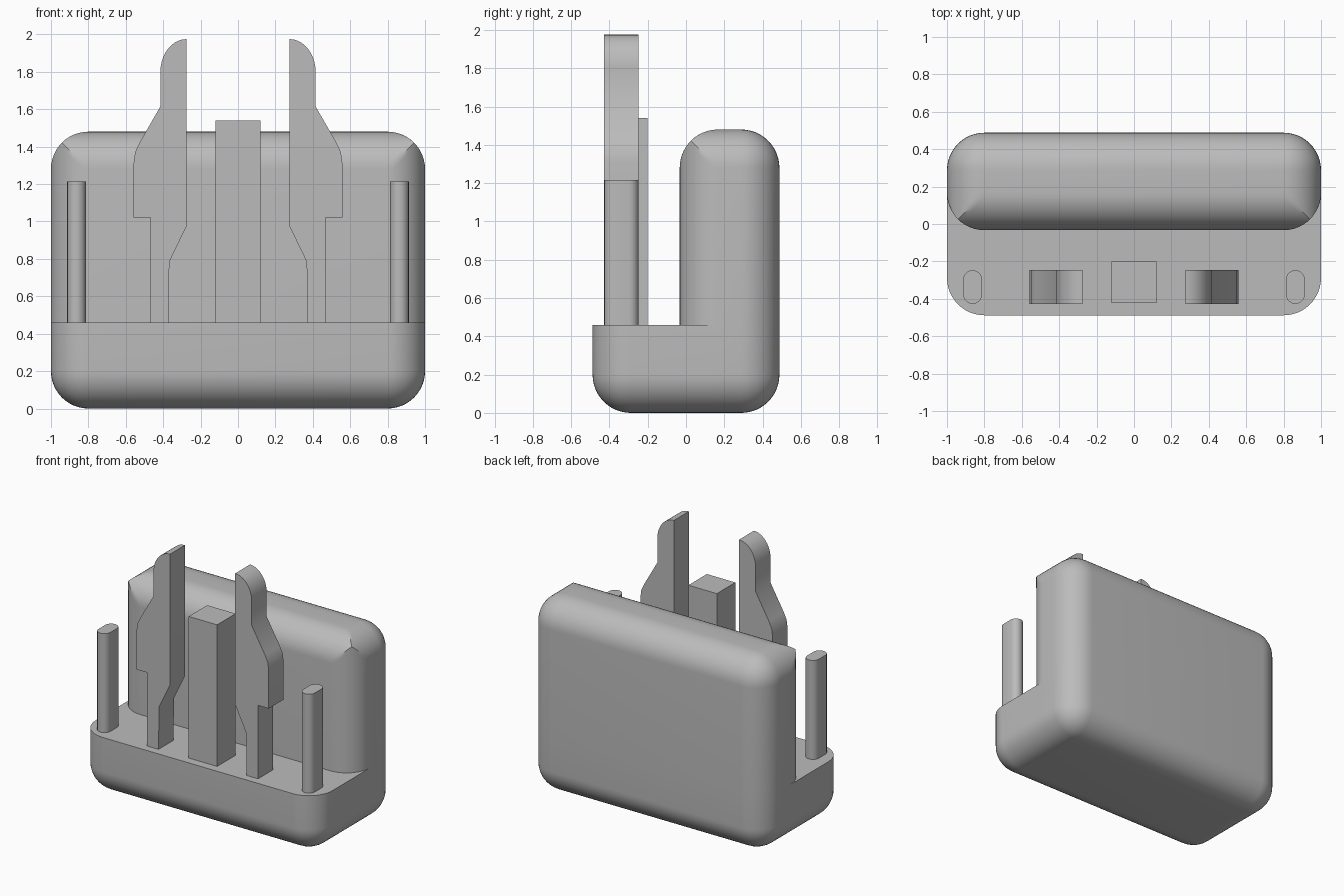
import bpy, bmesh
from math import sin, cos, pi, sqrt
from mathutils import Vector

if "Cube" in bpy.data.objects:
    bpy.data.objects.remove(bpy.data.objects["Cube"])

# One plain grey plastic
grey = bpy.data.materials.new("grey_plastic")
grey.use_nodes = True
colour = (0.5, 0.5, 0.5, 1)
grey.diffuse_color = colour
grey.node_tree.nodes["Principled BSDF"].inputs["Base Color"].default_value = colour

R = 0.2                         # corner radius
BACK, WALL, LEDGE, TOP = 0.488, -0.033, 0.46, 1.48
FRONT_PLANE, BACK_PLANE = -0.427, -0.247


def finish(name, bm):
    """Turn a bmesh into a smooth-by-angle grey object."""
    bmesh.ops.recalc_face_normals(bm, faces=bm.faces[:])
    mesh = bpy.data.meshes.new(name)
    bm.to_mesh(mesh)
    bm.free()
    mesh.materials.append(grey)
    obj = bpy.data.objects.new(name, mesh)
    bpy.context.scene.collection.objects.link(obj)
    bpy.ops.object.select_all(action='DESELECT')
    obj.select_set(True)
    bpy.context.view_layer.objects.active = obj
    bpy.ops.object.shade_smooth_by_angle(angle=pi / 6)
    return obj


def prism(name, outline, depth):
    """Extrude a closed outline along a vector."""
    bm = bmesh.new()
    face = bm.faces.new([bm.verts.new(p) for p in outline])
    moved = bmesh.ops.extrude_face_region(bm, geom=[face])["geom"]
    verts = [v for v in moved if isinstance(v, bmesh.types.BMVert)]
    bmesh.ops.translate(bm, verts=verts, vec=Vector(depth))
    return finish(name, bm)


def on_ledge(item):
    return all(abs(v.co.z - LEDGE) < 1e-4 for v in item.verts)


def rounded_box(bm, y0, y1, z0, z1):
    """Box rounded everywhere except at ledge height, where it is open."""
    verts = bmesh.ops.create_cube(bm, size=2)["verts"]
    for v in verts:
        v.co.y = y1 if v.co.y > 0 else y0
        v.co.z = z1 if v.co.z > 0 else z0
    edges = {e for v in verts for e in v.link_edges if not on_ledge(e)}
    bmesh.ops.bevel(bm, geom=list(edges), offset=R, offset_type='OFFSET',
                    segments=12, profile=0.5, affect='EDGES', clamp_overlap=False)
    opening = [f for f in bm.faces if on_ledge(f)]
    bmesh.ops.delete(bm, geom=opening, context='FACES')


# Body: wide foot with a taller rounded block behind
bm = bmesh.new()
rounded_box(bm, -BACK, BACK, 0, LEDGE)
bmesh.ops.bisect_plane(bm, geom=bm.verts[:] + bm.edges[:] + bm.faces[:], dist=1e-5,
                       plane_co=(0, WALL + R, 0), plane_no=(0, 1, 0))
rounded_box(bm, WALL, BACK, LEDGE, TOP)

# Mitred front top corners of the block
crease = []
for v in bm.verts:
    side = 1 if v.co.x > 0 else -1
    centre = Vector((side * (1 - R), WALL + R, TOP - R))
    d = v.co - centre
    a, b, c = sorted((d.x * side, -d.y, d.z))
    if a > 1e-4:
        v.co = centre + d * (R / sqrt(b * b + c * c))
        if b - a < 1e-3:
            crease.append(v)
if crease:
    bmesh.ops.connect_verts(bm, verts=crease)

# Weld both shells and close the ledge between them
bmesh.ops.remove_doubles(bm, verts=bm.verts[:], dist=2e-4)
rim = [e for e in bm.edges if e.is_boundary]
bmesh.ops.edgeloop_fill(bm, edges=rim)
finish("body", bm)

# Centre post
prism("centre_post", [(x, y, LEDGE) for x, y in
      ((-0.12, -0.423), (0.12, -0.423), (0.12, -0.2), (-0.12, -0.2))],
      (0, 0, 1.54 - LEDGE))

# Snap-fit prongs and guide pins, one pair on each side
prong = [(0.372, LEDGE), (0.468, LEDGE), (0.468, 1.02), (0.558, 1.02),
         (0.558, 1.31), (0.55, 1.37), (0.527, 1.42), (0.415, 1.615)]
prong += [(0.275 + 0.14 * cos(t * pi / 20), 1.8 + 0.175 * sin(t * pi / 20))
          for t in range(11)]
prong += [(0.275, 0.975), (0.367, 0.785)]

pin_r = 0.05
pin = []
for end, start in ((BACK_PLANE - pin_r, 0), (FRONT_PLANE + pin_r, pi)):
    pin += [(0.863 + pin_r * cos(start + i * pi / 10),
             end + pin_r * sin(start + i * pi / 10)) for i in range(11)]

for side, label in ((1, "left"), (-1, "right")):
    prism(label + "_prong", [(side * x, FRONT_PLANE, z) for x, z in prong],
          (0, BACK_PLANE - FRONT_PLANE, 0))
    prism(label + "_pin", [(side * x, y, LEDGE) for x, y in pin],
          (0, 0, 1.215 - LEDGE))
